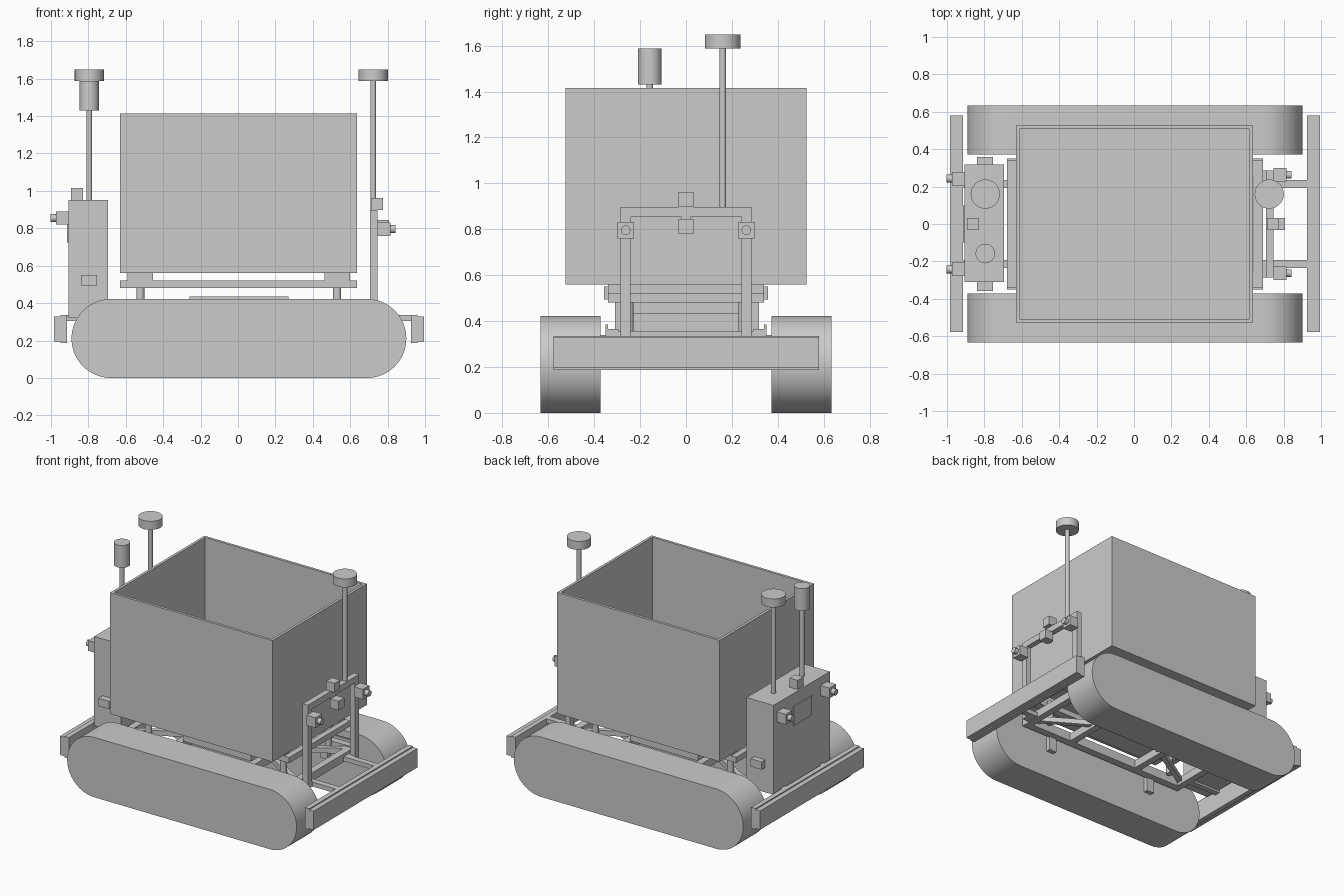
import bpy, bmesh, math
from mathutils import Vector

cube = bpy.data.objects.get("Cube")
if cube:
    bpy.data.objects.remove(cube, do_unlink=True)

grey = bpy.data.materials.new("plain grey")
grey.use_nodes = True
COLOUR = (0.6, 0.6, 0.6, 1)
grey.diffuse_color = COLOUR
grey.node_tree.nodes["Principled BSDF"].inputs["Base Color"].default_value = COLOUR


def finish(name, bm, smooth=False):
    bmesh.ops.recalc_face_normals(bm, faces=bm.faces)
    mesh = bpy.data.meshes.new(name)
    bm.to_mesh(mesh)
    bm.free()
    mesh.materials.append(grey)
    obj = bpy.data.objects.new(name, mesh)
    bpy.context.collection.objects.link(obj)
    if smooth:
        bpy.ops.object.select_all(action='DESELECT')
        obj.select_set(True)
        bpy.context.view_layer.objects.active = obj
        bpy.ops.object.shade_smooth_by_angle(angle=math.radians(35))
    return obj


def box(name, xs, ys, zs):
    """Box given by its low and high limit on each axis."""
    bm = bmesh.new()
    bmesh.ops.create_cube(bm, size=1)
    for v in bm.verts:
        v.co = Vector([(lo + hi) / 2 + c * (hi - lo)
                       for c, (lo, hi) in zip(v.co, (xs, ys, zs))])
    return finish(name, bm)


def rod(name, start, end, radius):
    """Cylinder between two points."""
    a, b = Vector(start), Vector(end)
    bm = bmesh.new()
    bmesh.ops.create_cone(bm, cap_ends=True, segments=32, radius1=radius,
                          radius2=radius, depth=(b - a).length)
    turn = Vector((0, 0, 1)).rotation_difference(b - a).to_matrix()
    for v in bm.verts:
        v.co = turn @ v.co + (a + b) / 2
    return finish(name, bm, True)


def bar(name, a, b, width, zs):
    """Flat bar running between two plan points."""
    a, b = Vector(a), Vector(b)
    d = (b - a).normalized() * width / 2
    n = Vector((-d.y, d.x))
    bm = bmesh.new()
    face = bm.faces.new([bm.verts.new((p.x, p.y, zs[0]))
                         for p in (a + n, b + n, b - n, a - n)])
    ext = bmesh.ops.extrude_face_region(bm, geom=[face])["geom"]
    bmesh.ops.translate(bm, vec=(0, 0, zs[1] - zs[0]),
                        verts=[g for g in ext if isinstance(g, bmesh.types.BMVert)])
    return finish(name, bm)


def span(s, lo, hi):
    """Limits mirrored to the side s."""
    return tuple(sorted((s * lo, s * hi)))


SIDES = ((-1, "right"), (1, "left"))


def track(name, ys, r=0.211, half=0.684, cx=0.005):
    bm = bmesh.new()
    ring = []
    for sign in (1, -1):
        for i in range(33):
            t = -math.pi / 2 + math.pi * i / 32
            ring.append((cx + sign * (half + r * math.cos(t)), r + sign * r * math.sin(t)))
    face = bm.faces.new([bm.verts.new((x, ys[0], z)) for x, z in ring])
    ext = bmesh.ops.extrude_face_region(bm, geom=[face])["geom"]
    bmesh.ops.translate(bm, vec=(0, ys[1] - ys[0], 0),
                        verts=[g for g in ext if isinstance(g, bmesh.types.BMVert)])
    return finish(name, bm, True)


# Crawler tracks
for s, side in SIDES:
    track(side + "_track", span(s, 0.372, 0.633))

# Open hopper: inset the top face and push it down
hopper = box("hopper", (-0.63, 0.637), (-0.526, 0.526), (0.56, 1.415))
bm = bmesh.new()
bm.from_mesh(hopper.data)
top = max(bm.faces, key=lambda f: f.calc_center_median().z)
bmesh.ops.inset_region(bm, faces=[top], thickness=0.027)
floor = bmesh.ops.extrude_discrete_faces(bm, faces=[top])["faces"][0]
bmesh.ops.translate(bm, vec=(0, 0, -0.828), verts=floor.verts)
bm.to_mesh(hopper.data)
bm.free()

# Cradle under the hopper
for s, side in SIDES:
    box(side + "_cradle_rail", (-0.63, 0.637), span(s, 0.28, 0.34), (0.48, 0.52))
    for x, end in ((-0.522, "rear"), (0.53, "front")):
        box(f"{side}_{end}_cradle_block", (x - 0.068, x + 0.068),
            span(s, 0.28, 0.34), (0.52, 0.56))
        rod(f"{side}_{end}_support_post", (x, s * 0.25, 0.33), (x, s * 0.25, 0.5), 0.022)
for x, end in ((-0.61, "rear"), (0.617, "front")):
    box(end + "_cradle_crossbar", (x - 0.02, x + 0.02), (-0.28, 0.28), (0.48, 0.52))

# Chassis ladder frame with diagonal braces and a central deck
box("central_deck", (-0.26, 0.27), (-0.24, 0.24), (0.357, 0.435))
for s, side in SIDES:
    box(side + "_chassis_rail", (-0.68, 0.69), span(s, 0.295, 0.34), (0.3, 0.365))
    box(side + "_chassis_lip", (-0.68, 0.69), span(s, 0.34, 0.35), (0.3, 0.385))
    for e, end in ((-1, "rear"), (1, "front")):
        bar(f"{side}_{end}_brace", (e * 0.66, s * 0.29), (e * 0.25, s * 0.04),
            0.035, (0.32, 0.357))
        box(f"{side}_{end}_track_mount", span(e, 0.4, 0.46), span(s, 0.34, 0.38), (0.2, 0.34))
for x, name in ((-0.655, "rear"), (-0.28, "inner_rear"), (0.29, "inner_front"), (0.665, "front")):
    box(name + "_chassis_crossbar", (x - 0.025, x + 0.025), (-0.295, 0.295), (0.3, 0.357))

# Bumpers and their arms at both ends
for e, end, off in ((-1, "rear", -0.01), (1, "front", 0)):
    box(end + "_bumper_inner", span(e, 0.925 + off, 0.96 + off), (-0.577, 0.58), (0.187, 0.336))
    box(end + "_bumper_outer", span(e, 0.96 + off, 0.995 + off), (-0.577, 0.58), (0.195, 0.328))
    for s, side in SIDES:
        box(f"{side}_{end}_bumper_arm", span(e, 0.66, 0.925 + off),
            span(s, 0.193, 0.235), (0.305, 0.336))


def sensor(name, e, x, y, z, half=0.036):
    """Cube camera with a round lens facing outward."""
    box(name + "_body", span(e, x, x + 0.07), (y - half, y + half), (z - half, z + half))
    rod(name + "_lens", (e * (x + 0.06), y, z), (e * (x + 0.098), y, z), 0.021)


# Sensor hoop at the +x end
for s, side in SIDES:
    box(side + "_hoop_upright", (0.705, 0.745), span(s, 0.242, 0.286), (0.305, 0.897))
    box(side + "_hoop_foot", (0.66, 0.745), span(s, 0.193, 0.286), (0.305, 0.336))
    sensor(side + "_hoop_sensor", 1, 0.745, s * 0.263, 0.796)
box("hoop_top_bar", (0.705, 0.745), (-0.242, 0.242), (0.853, 0.897))
box("hoop_top_cube", (0.71, 0.775), (-0.032, 0.032), (0.897, 0.962))
box("hoop_middle_cube", (0.742, 0.808), (-0.032, 0.032), (0.78, 0.845))
box("hoop_cube_bracket", (0.732, 0.745), (-0.02, 0.02), (0.78, 0.86))

# Control cabinet at the -x end
box("control_cabinet", (-0.905, -0.695), (-0.31, 0.317), (0.32, 0.95))
box("cabinet_screen", (-0.913, -0.905), (-0.1, 0.1), (0.725, 0.86))
box("cabinet_top_cube", (-0.893, -0.83), (-0.032, 0.032), (0.95, 1.015))
for s, side in SIDES:
    box(side + "_cabinet_switch_box", (-0.84, -0.755), span(s, 0.3, 0.357), (0.495, 0.55))
    sensor(side + "_cabinet_sensor", -1, 0.904, s * 0.243, 0.855)

# Antennas and beacon on slim poles
for name, x, z in (("cabinet_antenna", -0.795, 0.95), ("hoop_antenna", 0.723, 0.89)):
    rod(name + "_pole", (x, 0.16, z), (x, 0.16, 1.6), 0.015)
    rod(name + "_disc", (x, 0.16, 1.588), (x, 0.16, 1.648), 0.078)
rod("beacon_pole", (-0.795, -0.158, 0.95), (-0.795, -0.158, 1.45), 0.015)
rod("beacon", (-0.795, -0.158, 1.43), (-0.795, -0.158, 1.587), 0.052)
